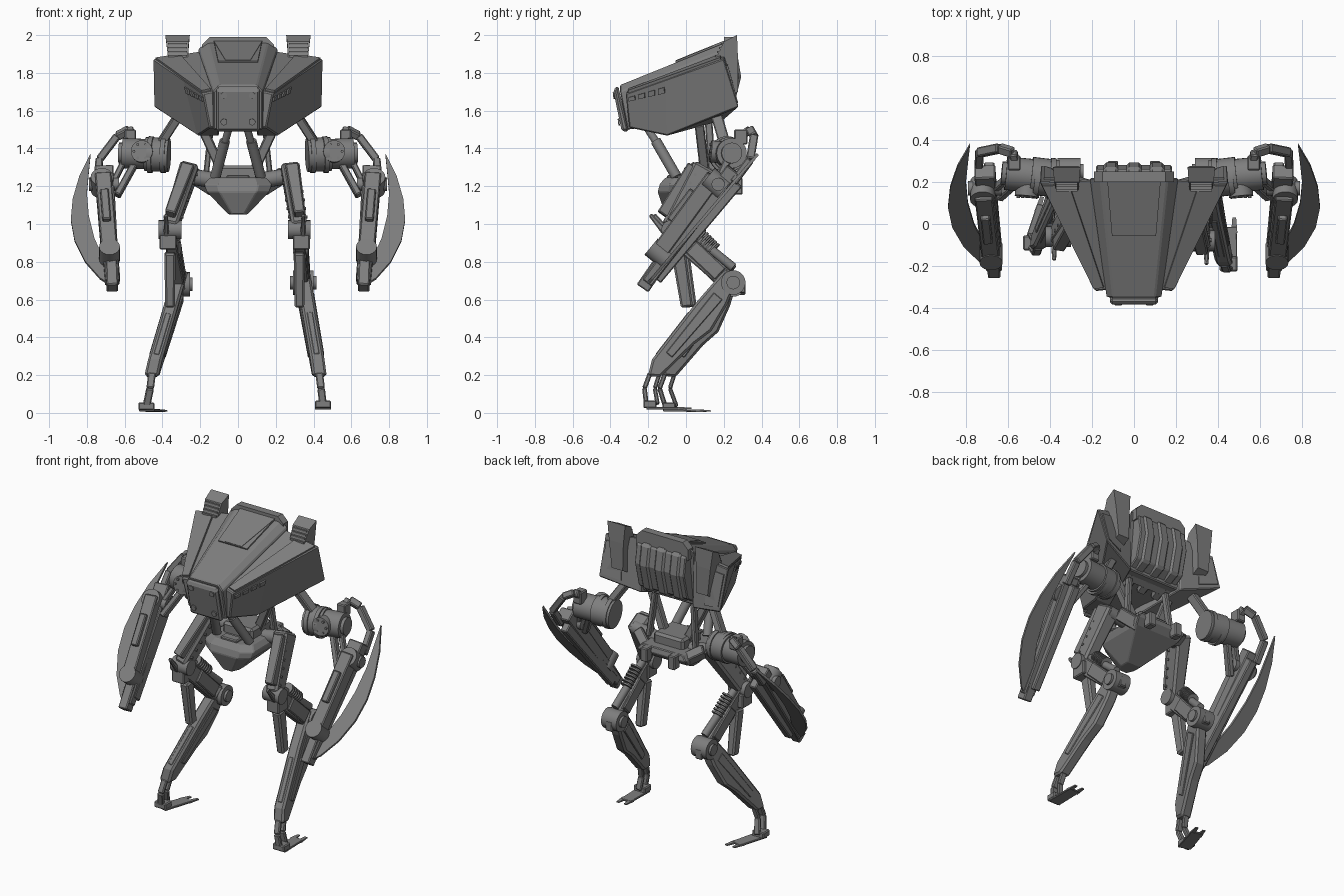
import bpy, bmesh, math
from mathutils import Vector as V

cube = bpy.data.objects.get("Cube")
if cube:
    bpy.data.objects.remove(cube)

metal = bpy.data.materials.new("gunmetal grey")
metal.use_nodes = True
GREY = (0.21, 0.21, 0.21, 1)
metal.diffuse_color = GREY
metal.node_tree.nodes["Principled BSDF"].inputs["Base Color"].default_value = GREY


def finish(name, bm, bevel=0.0, smooth=False):
    bmesh.ops.recalc_face_normals(bm, faces=bm.faces)
    for f in bm.faces:
        f.smooth = smooth and len(f.verts) == 4
    me = bpy.data.meshes.new(name)
    bm.to_mesh(me)
    bm.free()
    me.materials.append(metal)
    ob = bpy.data.objects.new(name, me)
    bpy.context.collection.objects.link(ob)
    if bevel:
        m = ob.modifiers.new("bevel", 'BEVEL')
        m.width, m.segments = bevel, 1
    return ob


def loft(name, rings, bevel=0.0, smooth=False):
    """Skin a list of equal rings of 3D points and cap both ends."""
    bm = bmesh.new()
    rows = [[bm.verts.new(p) for p in r] for r in rings]
    n = len(rows[0])
    for a, b in zip(rows, rows[1:]):
        for i in range(n):
            j = (i + 1) % n
            bm.faces.new((a[i], a[j], b[j], b[i]))
    bm.faces.new(rows[0])
    bm.faces.new(rows[-1])
    return finish(name, bm, bevel, smooth)


def frame(p, q):
    """Axes for a part running p to q, its width as near to x as possible."""
    z = (q - p).normalized()
    ref = V((1, 0, 0)) if abs(z.x) < 0.9 else V((0, 1, 0))
    x = (ref - z * ref.dot(z)).normalized()
    return x, z.cross(x)


def beam(name, p, q, w, d, taper=1.0, bevel=0.006):
    p, q = V(p), V(q)
    x, y = frame(p, q)
    ring = lambda c, k: [c + x * (w * k * a / 2) + y * (d * k * b / 2)
                         for a, b in ((-1, -1), (1, -1), (1, 1), (-1, 1))]
    return loft(name, [ring(p, 1), ring(q, taper)], bevel)


def rod(name, p, q, r, sides=20):
    p, q = V(p), V(q)
    x, y = frame(p, q)
    ring = lambda c: [c + (x * math.cos(t) + y * math.sin(t)) * r
                      for t in (2 * math.pi * i / sides for i in range(sides))]
    return loft(name, [ring(p), ring(q)], 0, sides > 8)


def box(name, c, size, bevel=0.006):
    c, h = V(c), V((0, 0, size[2] / 2))
    return beam(name, c - h, c + h, size[0], size[1], 1, bevel)


def path(name, pts, w, d):
    for i, (a, b) in enumerate(zip(pts, pts[1:])):
        beam(f"{name}_{i + 1}", a, b, w, d)


def panel(name, quad, u0, u1, v0, v1, t=0.009):
    """Thin plate over part of a four-cornered face."""
    a, b, c, d = map(V, quad)
    at = lambda u, v: a.lerp(b, u).lerp(d.lerp(c, u), v)
    base = [at(u0, v0), at(u1, v0), at(u1, v1), at(u0, v1)]
    n = (base[1] - base[0]).cross(base[3] - base[0]).normalized() * t
    return loft(name, [[p - n for p in base], [p + n for p in base]])


def slab(name, pts, width, bevel=0.006):
    """Profile of 3D points widened along x."""
    h = V((width / 2, 0, 0))
    return loft(name, [[V(p) - h for p in pts], [V(p) + h for p in pts]], bevel)


# Central hull and nose
def hull_ring(y, bot_y, wt, w, zt, zs, zb):
    return [(-w, bot_y, zb), (-w, y, zs), (-wt, y, zt), (wt, y, zt), (w, y, zs), (w, bot_y, zb)]


loft("hull_core", [hull_ring(-0.35, -0.31, 0.1, 0.13, 1.735, 1.7, 1.5),
                   hull_ring(0.22, 0.18, 0.16, 0.21, 1.965, 1.93, 1.56)], 0.006)
slab("nose_plate", [(0, -0.36, 1.735), (0, -0.386, 1.71), (0, -0.34, 1.49), (0, -0.3, 1.49)], 0.23, 0.012)
for sx in (-1, 1):
    for y, z in ((-0.378, 1.68), (-0.352, 1.54)):
        rod("nose_bolt", (sx * 0.075, y, z), (sx * 0.075, y - 0.008, z - 0.001), 0.018, 8)
spine = [(-0.1, -0.35, 1.735), (0.1, -0.35, 1.735), (0.16, 0.22, 1.965), (-0.16, 0.22, 1.965)]
panel("spine_plate", spine, 0.1, 0.9, 0.52, 0.99)
panel("spine_hatch", [(-0.065, -0.05, 1.856), (0.065, -0.05, 1.856), (0.13, 0.21, 1.961), (-0.13, 0.21, 1.961)],
      0, 1, 0, 1, 0.012)
loft("hull_crest", [[(-0.19, y, 1.88), (-0.19, y, 1.95), (-0.15, y, 1.99),
                     (0.15, y, 1.99), (0.19, y, 1.95), (0.19, y, 1.88)] for y in (0.2, 0.25)])

# Engine block on the back
slab("engine_block", [(0, 0.18, 1.93), (0, 0.26, 1.9), (0, 0.28, 1.78), (0, 0.24, 1.62), (0, 0.1, 1.53)], 0.36)
for i in range(3):
    slab("engine_rib", [(0, 0.2, 1.93), (0, 0.27, 1.91), (0, 0.292, 1.78), (0, 0.25, 1.61), (0, 0.05, 1.51)],
         0.07, 0.012).location.x = -0.11 + i * 0.11

# Everything that sits on both sides
for s, side in ((1, "left"), (-1, "right")):
    m = lambda x, y, z: V((s * x, y, z))

    # Side hull
    front = [m(.1, -.31, 1.71), m(.185, -.32, 1.69), m(.15, -.3, 1.51), m(.1, -.3, 1.51)]
    mid = [m(.14, -.1, 1.79), m(.29, -.11, 1.765), m(.215, -.1, 1.468), m(.1, -.1, 1.468)]
    rear = [m(.2, .21, 1.915), m(.45, .2, 1.875), m(.445, .28, 1.62), m(.19, .2, 1.55)]
    loft(side + "_hull", [front, mid, rear], 0.006)
    panel(side + "_top_panel", [front[0], front[1], rear[1], rear[0]], 0.45, 0.97, 0.03, 0.97, 0.012)
    flank = [front[1], mid[1], mid[2], front[2]]
    for i in range(4):
        u = 0.07 + i * 0.25
        panel(side + "_vent", flank, u, u + 0.16, 0.13, 0.24, 0.008)
    panel(side + "_back_panel", rear, 0.45, 0.92, 0.15, 0.9, 0.01)

    # Exhaust stack with louvres on its sloping front
    loft(side + "_stack", [[m(.27, .2, 1.66), m(.35, .2, 1.66), m(.35, .275, 1.7), m(.27, .275, 1.7)],
                           [m(.265, .16, 1.88), m(.37, .16, 1.88), m(.37, .275, 1.88), m(.265, .275, 1.88)],
                           [m(.26, .2, 1.965), m(.38, .2, 1.965), m(.385, .27, 2.0), m(.255, .27, 2.0)]])
    for i in range(4):
        box(side + "_louvre", m(.32, .165 + i * .01, 1.89 + i * .021), (.1, .02, .011), 0)

    # Neck struts and pistons
    rod(side + "_neck_piston", m(.05, -.2, 1.5), m(.09, -.11, 1.36), .02, 12)
    rod(side + "_neck_sleeve", m(.07, -.16, 1.44), m(.12, -.05, 1.25), .028, 12)
    beam(side + "_neck_strut", m(.2, .07, 1.53), m(.08, .1, 1.27), .05, .05)
    beam(side + "_neck_brace", m(.14, .12, 1.54), m(.17, .14, 1.25), .03, .04)

    # Shoulder: stepped barrel, bands, outer cap and a bolted disc on the front
    beam(side + "_shoulder_link", m(.31, .16, 1.58), m(.42, .21, 1.41), .045, .06)
    rod(side + "_shoulder_drum", m(.365, .215, 1.365), m(.49, .23, 1.37), .09, 28)
    rod(side + "_shoulder_barrel", m(.48, .229, 1.37), m(.61, .242, 1.375), .08, 28)
    for a in (.38, .45):
        rod(side + "_drum_band", m(a, .216, 1.367), m(a + .025, .219, 1.368), .097, 28)
    rod(side + "_shoulder_cap", m(.6, .24, 1.375), m(.63, .243, 1.376), .055, 20)
    rod(side + "_shoulder_disc", m(.5, .23, 1.375), m(.51, .13, 1.385), .058, 24)
    for i in range(6):
        t = i * math.pi / 3
        x, z = .51 + .041 * math.cos(t), 1.385 + .041 * math.sin(t)
        rod(side + "_disc_bolt", m(x, .14, z), m(x, .124, z), .008, 8)

    # Crank and elbow links
    box(side + "_crank_root", m(.57, .29, 1.46), (.06, .07, .08))
    path(side + "_crank", [m(.56, .27, 1.45), m(.575, .34, 1.5), m(.64, .36, 1.465), m(.735, .34, 1.34),
                           m(.74, .25, 1.22)], .04, .045)
    beam(side + "_elbow_strut", m(.54, .22, 1.33), m(.64, .13, 1.15), .035, .05)
    beam(side + "_elbow_brace", m(.6, .22, 1.34), m(.66, .17, 1.22), .03, .04)

    # Forearm
    beam(side + "_forearm_rail", m(.71, .25, 1.29), m(.665, -.205, .69), .1, .08, .75)
    beam(side + "_forearm_cover", m(.715, .15, 1.25), m(.68, -.15, .84), .085, .09)
    beam(side + "_forearm_slot", m(.708, .04, 1.175), m(.695, -.08, 1.015), .045, .05)
    beam(side + "_forearm_back", m(.69, .27, 1.22), m(.65, -.16, .71), .05, .07)
    rod(side + "_elbow_disc", m(.72, .2, 1.18), m(.72, .115, 1.25), .06)
    rod(side + "_elbow_pin", m(.63, .17, 1.21), m(.79, .17, 1.21), .035, 16)
    rod(side + "_wrist_disc", m(.68, -.1, .81), m(.68, -.185, .88), .055)
    beam(side + "_wrist_end", m(.67, -.14, .79), m(.665, -.23, .66), .06, .075)

    # Crescent blade lying along the forearm
    edge = [(.78, 1.37), (.84, 1.25), (.875, 1.13), (.885, 1.02), (.865, .91), (.81, .8), (.73, .71),
            (.65, .66), (.65, .74), (.71, .81), (.76, .92), (.79, 1.04), (.8, 1.16), (.79, 1.27)]
    loft(side + "_blade", [[m(x, .38 - (1.37 - z) * .85 + k, z - k * .8) for x, z in edge]
                           for k in (-.006, .006)])

    # Hip
    rod(side + "_hip_axle", m(.12, .11, 1.23), m(.3, .11, 1.26), .042)
    box(side + "_pelvis_hook", m(.1, .27, 1.2), (.05, .06, .09))
    beam(side + "_hip_bracket", m(.13, .2, 1.19), m(.24, .14, 1.26), .06, .08)

    # Leg joints: each leg has its own stance
    if s > 0:
        hip, knee, hock, ankle = m(.275, .1, 1.3), m(.325, -.08, .98), m(.345, .23, .69), m(.43, -.17, .21)
        toe, tail = m(.45, -.21, .035), m(.45, .03, .035)
    else:
        hip, knee, hock, ankle = m(.255, .12, 1.3), m(.36, -.06, .98), m(.31, .23, .68), m(.455, -.09, .21)
        toe, tail = m(.485, -.11, .025), m(.41, .13, .02)
    o = lambda p, x, y, z: p + V((s * x, y, z))

    # Thigh with rivets
    beam(side + "_thigh", hip, knee, .1, .13, .8, .014)
    beam(side + "_thigh_guard", o(hip, .01, -.04, -.01), o(knee, 0, -.03, .06), .07, .12, .8)
    for i in range(6):
        c = hip.lerp(knee, .12 + i * .14)
        rod(side + "_rivet", o(c, -.052, -.03, 0), o(c, .052, -.03, 0), .008, 8)

    # Knee block, spur and hanging guard
    rod(side + "_knee_pin", o(knee, -.06, 0, -.01), o(knee, .06, 0, -.01), .05)
    box(side + "_knee_block", o(knee, .01, .01, -.07), (.09, .1, .09))
    beam(side + "_knee_spur", o(knee, .02, -.02, -.04), o(knee, .02, -.11, .07), .03, .035, .6)
    beam(side + "_knee_guard", o(knee, .0, .04, -.13), o(knee, .0, .085, -.42), .06, .075, .85, .01)

    # Middle segment with spring
    beam(side + "_middle_leg", o(knee, 0, .01, -.03), hock, .06, .1)
    beam(side + "_middle_leg_cover", knee.lerp(hock, .35), knee.lerp(hock, .85), .08, .085)
    d = (hock - knee).normalized()
    for i in range(7):
        c = o(knee.lerp(hock, .24 + i * .05), 0, .05, .055)
        rod(side + "_spring_ring", c, c + d * .01, .036, 14)
    rod(side + "_spring_core", o(knee, 0, .07, 0), o(hock, 0, .02, .08), .024, 12)

    # Hock joint
    rod(side + "_hock_drum", o(hock, -.055, .02, 0), o(hock, .055, .02, 0), .065, 24)
    rod(side + "_hock_cap", o(hock, -.07, .02, 0), o(hock, .07, .02, 0), .036, 16)
    box(side + "_hock_stop", o(hock, 0, .065, -.02), (.05, .04, .07))

    # Lower leg: tapered shell, calf bulge and outer plates
    shin = lambda f, y, z: hock.lerp(ankle, f) + V((0, y, z))
    outline = [(-.06, -.04, .05), (-.02, .04, .02), (.18, .06, -.03), (.45, .085, -.04), (.62, .06, -.03),
               (1.0, .035, -.02), (1.03, -.02, 0), (.9, -.05, .025), (.3, -.055, .04)]
    slab(side + "_lower_leg", [shin(*p) for p in outline], .075, .012)
    for k in (-.038, .038):
        beam(side + "_shin_plate", o(shin(.15, 0, 0), k, 0, 0), o(shin(.8, 0, 0), k, 0, 0), .014, .06, .7, .004)
    beam(side + "_shin_ridge", shin(.4, -.045, .03), shin(.85, -.04, .02), .035, .03)

    # Ankle bars and forked foot
    path(side + "_ankle_front", [o(ankle, 0, -.02, 0), o(ankle, .01, -.05, -.08), o(toe, 0, 0, .01)], .04, .025)
    path(side + "_ankle_back", [o(ankle, 0, .03, 0), o(ankle, .01, .005, -.08), o(toe, 0, .06, .01)], .04, .022)
    box(side + "_heel", o(toe, 0, .02, .01), (.085, .07, .04))
    sole = V((0, 0, -.01))
    beam(side + "_sole", toe + sole, toe.lerp(tail, .82) + sole, .085, .014, .9, .003)
    for k in (-.027, .027):
        beam(side + "_foot_prong", o(toe.lerp(tail, .7), k, 0, -.01), o(tail, k, 0, -.01), .03, .012, .6, 0)

# Pelvis
prow = lambda w, y0, y1, z: [(-w, y0 + .05, z), (-w * .6, y0, z), (w * .6, y0, z), (w, y0 + .05, z),
                             (w, y1, z), (-w, y1, z)]
loft("pelvis", [prow(.05, -.11, .0, 1.05), prow(.165, -.15, .22, 1.17),
                prow(.18, -.14, .26, 1.21), prow(.15, -.11, .25, 1.245)], .005)
box("pelvis_deck", (0, .09, 1.27), (.22, .2, .08), .015)
box("pelvis_crest", (0, -.07, 1.245), (.12, .06, .03))
beam("pelvis_keel", (0, -.13, 1.19), (0, -.09, 1.07), .08, .03)
